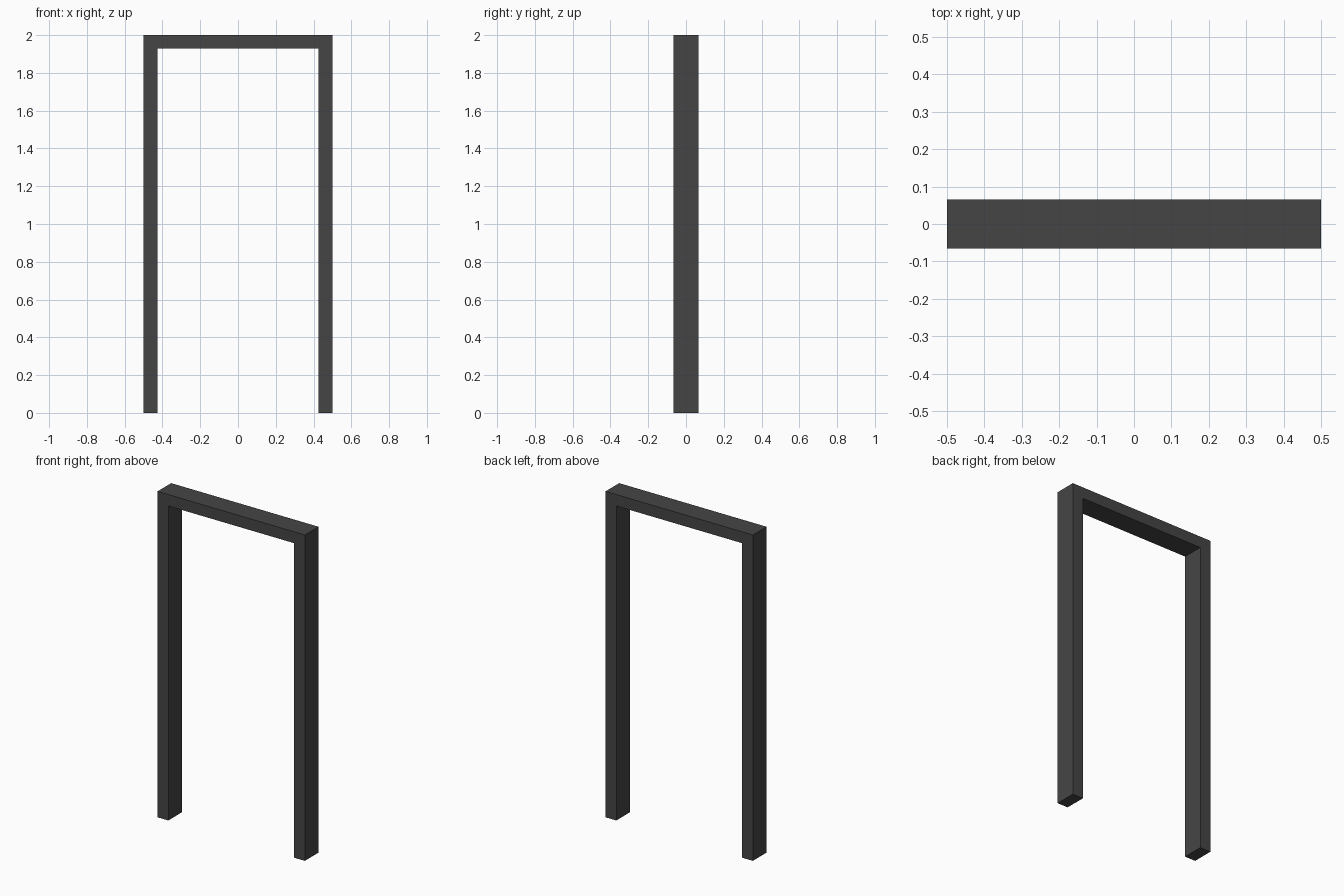
import bpy
import bmesh

if "Cube" in bpy.data.objects:
    bpy.data.objects.remove(bpy.data.objects["Cube"])

W, T, D, H = 0.5, 0.073, 0.066, 2.0  # half width, board thickness, half depth, height

# Door frame: one U-shaped profile, pushed from front to back
right = [(W, 0), (W, H), (W - T, H - 0.07), (W - T, 0)]
outer = [(-W, 0), (-W, H), right[1], right[0]]
inner = [right[3], right[2], (-W + T, H - 0.07), (-W + T, 0)]

bm = bmesh.new()
face = bm.faces.new([bm.verts.new((x, -D, z)) for x, z in outer + inner])
extruded = bmesh.ops.extrude_face_region(bm, geom=[face], use_keep_orig=True)
moved = [v for v in extruded["geom"] if isinstance(v, bmesh.types.BMVert)]
bmesh.ops.translate(bm, verts=moved, vec=(0, 2 * D, 0))
bmesh.ops.recalc_face_normals(bm, faces=bm.faces)

mesh = bpy.data.meshes.new("door_frame")
bm.to_mesh(mesh)
bm.free()
frame = bpy.data.objects.new("door_frame", mesh)
bpy.context.collection.objects.link(frame)

# Dark charcoal finish
mat = bpy.data.materials.new("charcoal")
mat.diffuse_color = (0.06, 0.06, 0.06, 1)
mat.use_nodes = True
mat.node_tree.nodes["Principled BSDF"].inputs["Base Color"].default_value = mat.diffuse_color
mesh.materials.append(mat)
